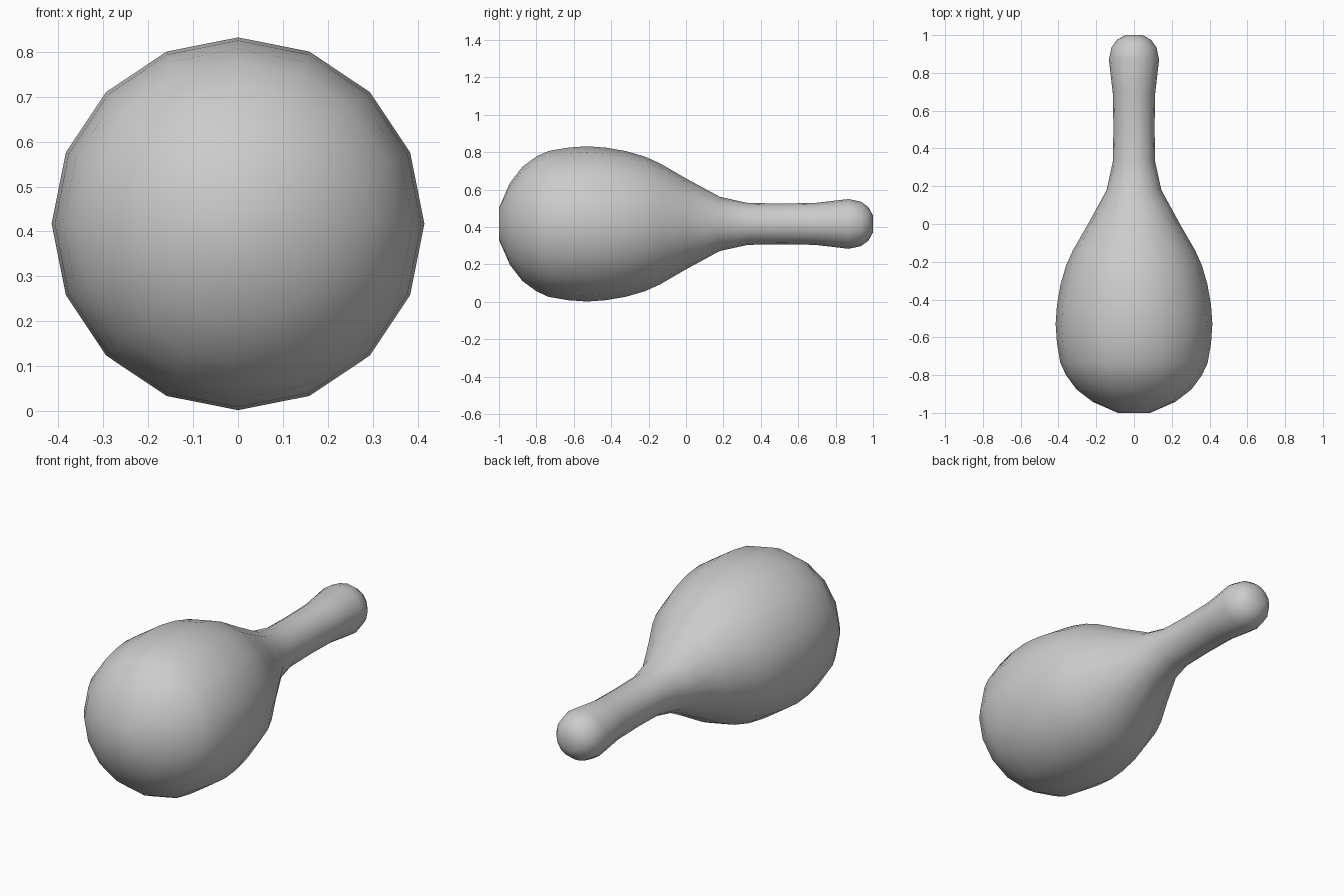
import bpy, bmesh, math

if "Cube" in bpy.data.objects:
    bpy.data.objects.remove(bpy.data.objects["Cube"])

SIDES = 16
AXIS_Z = 0.417

# (position along y, radius) from the round head to the handle knob
PROFILE = [(-1.0, 0.085), (-0.942, 0.218), (-0.875, 0.305), (-0.80, 0.36),
           (-0.735, 0.39), (-0.63, 0.408), (-0.53, 0.415), (-0.43, 0.408),
           (-0.32, 0.389), (-0.22, 0.36), (-0.14, 0.324), (0.0, 0.243),
           (0.18, 0.145), (0.33, 0.112), (0.51, 0.109), (0.69, 0.112),
           (0.87, 0.133), (0.935, 0.119), (0.975, 0.09), (1.0, 0.045)]


def lathe(name, profile):
    """Sweep a profile around the y axis and close both ends with fans."""
    bm = bmesh.new()
    rings = []
    for y, r in profile:
        rings.append([bm.verts.new((r * math.cos(2 * math.pi * i / SIDES), y,
                                    AXIS_Z + r * math.sin(2 * math.pi * i / SIDES)))
                      for i in range(SIDES)])
    for a, b in zip(rings, rings[1:]):
        for i in range(SIDES):
            j = (i + 1) % SIDES
            bm.faces.new((a[i], a[j], b[j], b[i]))
    for ring, y in ((rings[0], profile[0][0]), (rings[-1], profile[-1][0])):
        tip = bm.verts.new((0, y, AXIS_Z))
        for i in range(SIDES):
            bm.faces.new((ring[i], ring[(i + 1) % SIDES], tip))
    bmesh.ops.recalc_face_normals(bm, faces=bm.faces)
    for f in bm.faces:
        f.smooth = True
    mesh = bpy.data.meshes.new(name)
    bm.to_mesh(mesh)
    bm.free()
    obj = bpy.data.objects.new(name, mesh)
    bpy.context.collection.objects.link(obj)
    return obj


# One-piece club: bulbous head, slim neck and rounded grip
lathe("club", PROFILE)
